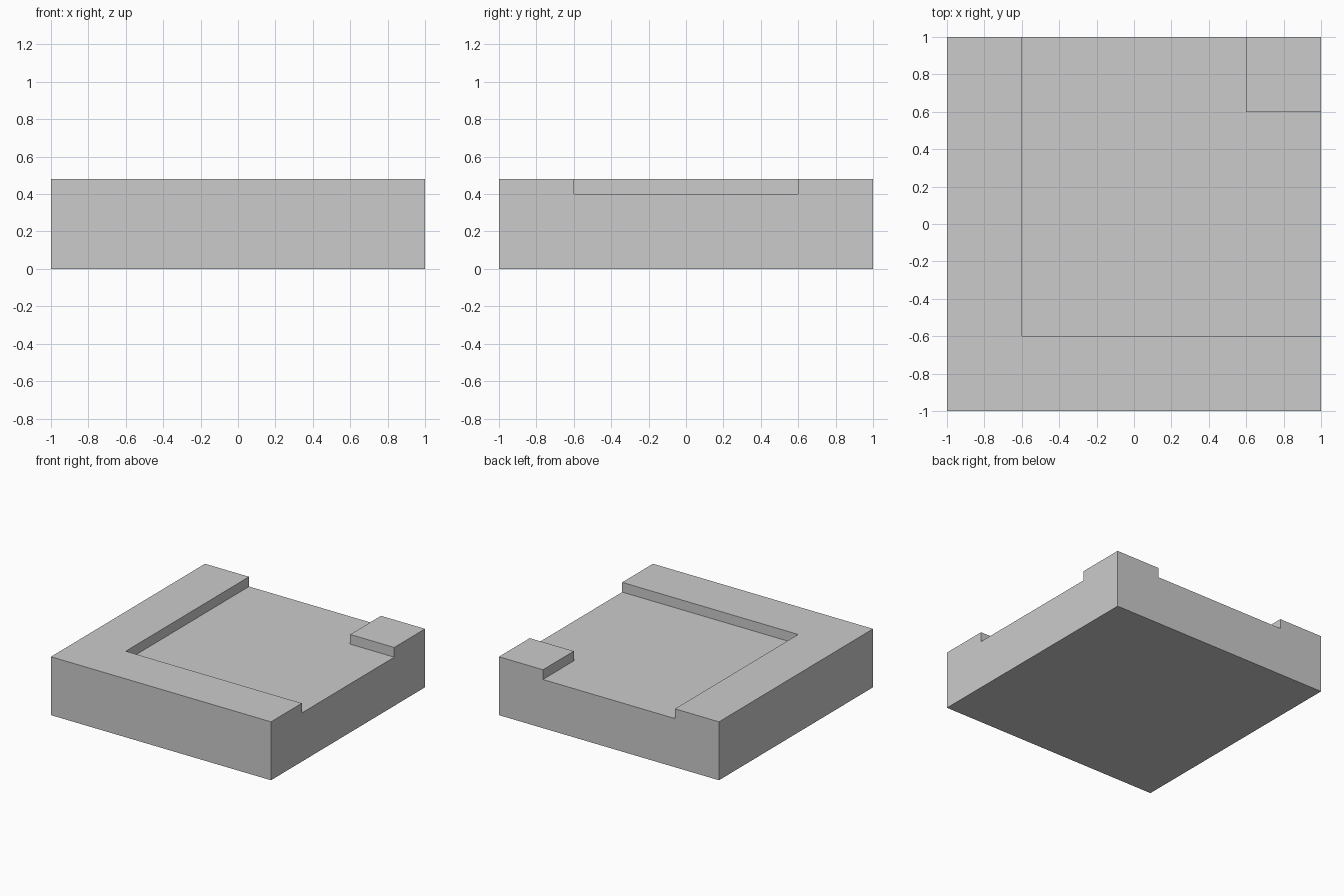
import bpy, bmesh

if "Cube" in bpy.data.objects:
    bpy.data.objects.remove(bpy.data.objects["Cube"])

HEIGHT = 0.48
FLOOR = 0.40
RIM = 0.6      # inner edge of the raised rim and corner block
OVER = 1.2     # cutter runs past the open sides


def prism(name, outline, z0, z1):
    """Extrude a flat outline from z0 up to z1."""
    bm = bmesh.new()
    base = bm.faces.new([bm.verts.new((x, y, z0)) for x, y in outline])
    top = bmesh.ops.extrude_face_region(bm, geom=[base], use_keep_orig=True)
    verts = [v for v in top["geom"] if isinstance(v, bmesh.types.BMVert)]
    bmesh.ops.translate(bm, verts=verts, vec=(0, 0, z1 - z0))
    bmesh.ops.recalc_face_normals(bm, faces=bm.faces[:])
    mesh = bpy.data.meshes.new(name)
    bm.to_mesh(mesh)
    bm.free()
    obj = bpy.data.objects.new(name, mesh)
    bpy.context.collection.objects.link(obj)
    return obj


# Solid square tile
tile = prism("corner_tile", [(-1, -1), (1, -1), (1, 1), (-1, 1)], 0, HEIGHT)

# Sunken path turning from the right side to the back, around a corner block
recess = prism("path_cutter",
               [(-RIM, -RIM), (OVER, -RIM), (OVER, RIM),
                (RIM, RIM), (RIM, OVER), (-RIM, OVER)],
               FLOOR, HEIGHT + 0.2)
recess.hide_render = True
recess.hide_set(True)

# Cut the path into the tile
cut = tile.modifiers.new("path", "BOOLEAN")
cut.operation = "DIFFERENCE"
cut.solver = "EXACT"
cut.object = recess
